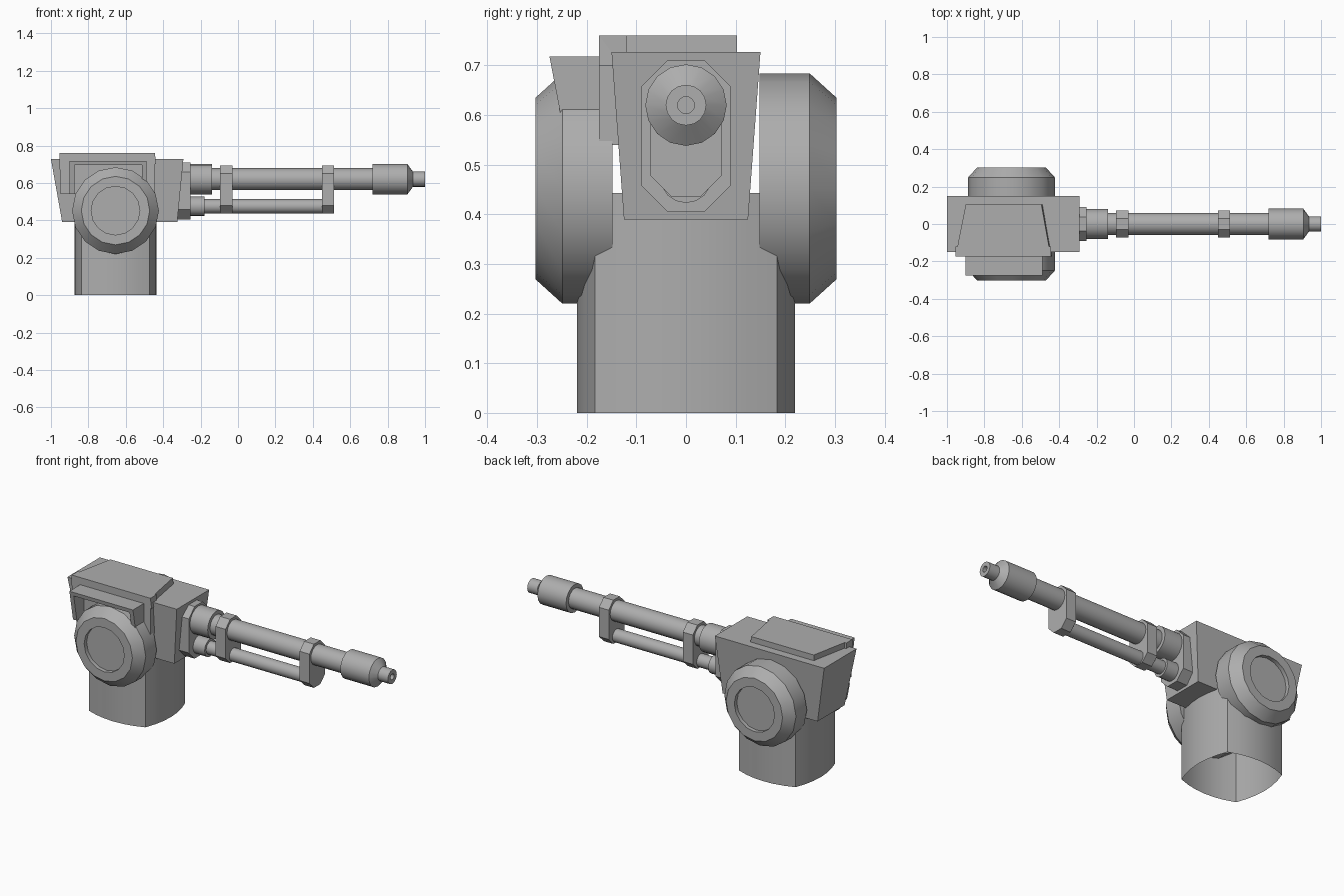
import bpy, bmesh, math
from mathutils import Matrix, Vector

cube = bpy.data.objects.get("Cube")
if cube:
    bpy.data.objects.remove(cube, do_unlink=True)

metal = bpy.data.materials.new("gunmetal_grey")
metal.use_nodes = True
GREY = (0.42, 0.42, 0.42, 1)
metal.diffuse_color = GREY
metal.node_tree.nodes["Principled BSDF"].inputs["Base Color"].default_value = GREY

PIVOT_X, PIVOT_Z = -0.655, 0.452
BARREL_Z, LOWER_Z = 0.62, 0.475


def finish(name, bm, smooth=False):
    bmesh.ops.recalc_face_normals(bm, faces=bm.faces)
    mesh = bpy.data.meshes.new(name)
    bm.to_mesh(mesh)
    bm.free()
    mesh.materials.append(metal)
    obj = bpy.data.objects.new(name, mesh)
    bpy.context.collection.objects.link(obj)
    if smooth:
        bpy.ops.object.select_all(action='DESELECT')
        obj.select_set(True)
        bpy.context.view_layer.objects.active = obj
        bpy.ops.object.shade_smooth_by_angle(angle=math.radians(32))
    return obj


def loft(name, lower, upper, smooth=False, bottom=True):
    """Join two matching outlines of 3D points into a solid."""
    bm = bmesh.new()
    a = [bm.verts.new(p) for p in lower]
    b = [bm.verts.new(p) for p in upper]
    for i in range(len(a)):
        j = (i + 1) % len(a)
        bm.faces.new((a[i], a[j], b[j], b[i]))
    bm.faces.new(b)
    if bottom:
        bm.faces.new(a)
    return finish(name, bm, smooth)


def rect(x0, x1, y0, y1, z):
    return [(x0, y0, z), (x1, y0, z), (x1, y1, z), (x0, y1, z)]


def lathe(name, profile, origin, axis, sides=16):
    """Spin (distance, radius) pairs around an axis; end radii of 0 close the shape."""
    turn = Vector((0, 0, 1)).rotation_difference(Vector(axis)).to_matrix().to_4x4()
    place = Matrix.Translation(origin) @ turn
    bm = bmesh.new()
    rings = []
    for d, r in profile:
        count = sides if r else 1
        rings.append([bm.verts.new(place @ Vector((r * math.cos(t), r * math.sin(t), d)))
                      for t in (math.tau * i / sides for i in range(count))])
    for a, b in zip(rings, rings[1:]):
        for i in range(sides):
            j = (i + 1) % sides
            corners = [a[i % len(a)], a[j % len(a)], b[j % len(b)], b[i % len(b)]]
            bm.faces.new(list(dict.fromkeys(corners)))
    return finish(name, bm, True)


def capsule(x, radius, z_low, z_high, sides=8):
    """Upright stretched polygon in the plane across the barrel."""
    pts = []
    for i in range(sides):
        t = math.tau * (i + 0.5) / sides
        r = radius / math.cos(math.pi / sides)
        z = (z_high if math.sin(t) > 0 else z_low) + r * math.sin(t)
        pts.append((x, r * math.cos(t), z))
    return pts


# Pedestal: square plan with bulging sides, open underneath
half, bulge, steps = 0.183, 0.037, 6
plan = []
for side in range(4):
    spin = Matrix.Rotation(side * math.pi / 2, 3, 'Z')
    for k in range(steps):
        s = 2 * k / steps - 1
        plan.append(spin @ Vector((half + bulge * (1 - s * s), half * s, 0)))
loft("pedestal", [p + Vector((PIVOT_X, 0, 0)) for p in plan],
     [p + Vector((PIVOT_X, 0, 0.443)) for p in plan], True, bottom=False)

# Side pivot drums with a dished centre
for name, side in (("right_pivot_drum", -1), ("left_pivot_drum", 1)):
    lathe(name, [(0.148, 0), (0.148, 0.232), (0.249, 0.232), (0.303, 0.183),
                 (0.303, 0.13), (0.28, 0.13), (0.28, 0)],
          (PIVOT_X, 0, PIVOT_Z), (0, side, 0))

# Tapered housing
loft("housing", rect(-0.94, -0.325, -0.125, 0.125, 0.39),
     rect(-1.0, -0.292, -0.15, 0.15, 0.727))

# Armour saddle: top plate narrowing to the rear, and front cheek
loft("top_plate",
     [(-0.955, -0.175, 0.7), (-0.437, -0.175, 0.7), (-0.485, 0.103, 0.7), (-0.9, 0.103, 0.7)],
     [(-0.955, -0.175, 0.76), (-0.445, -0.175, 0.76), (-0.495, 0.103, 0.76), (-0.9, 0.103, 0.76)])
loft("cheek_plate", rect(-0.95, -0.445, -0.175, -0.12, 0.54),
     rect(-0.955, -0.445, -0.175, -0.12, 0.76))

# Fender: inverted U over the right drum, front leaning back towards the bottom
arch = [(-0.9, 0.54), (-0.9, 0.718), (-0.488, 0.718), (-0.488, 0.54),
        (-0.513, 0.54), (-0.513, 0.695), (-0.875, 0.695), (-0.875, 0.54)]
loft("fender", [(x, -0.275 + 0.19 * (0.718 - z), z) for x, z in arch],
     [(x, -0.17, z) for x, z in arch])

# Barrel mount and the two clamps
for name, x0, x1, r, low in (("barrel_mount", -0.33, -0.255, 0.09, 0.495),
                             ("rear_clamp", -0.095, -0.03, 0.072, 0.508),
                             ("front_clamp", 0.45, 0.513, 0.072, 0.508)):
    loft(name, capsule(x0, r, low, BARREL_Z), capsule(x1, r, low, BARREL_Z))

# Barrel with sleeve, muzzle and bore
lathe("barrel", [(-0.3, 0), (-0.3, 0.081), (-0.14, 0.081), (-0.14, 0.059), (0.72, 0.059),
                 (0.72, 0.082), (0.905, 0.082), (0.935, 0.041), (1.0, 0.041),
                 (1.0, 0.017), (0.95, 0.017), (0.95, 0)],
      (0, 0, BARREL_Z), (1, 0, 0))

# Lower recoil tube
lathe("recoil_tube", [(-0.3, 0), (-0.3, 0.052), (-0.18, 0.052), (-0.18, 0.038),
                      (0.48, 0.038), (0.48, 0)],
      (0, 0, LOWER_Z), (1, 0, 0))
